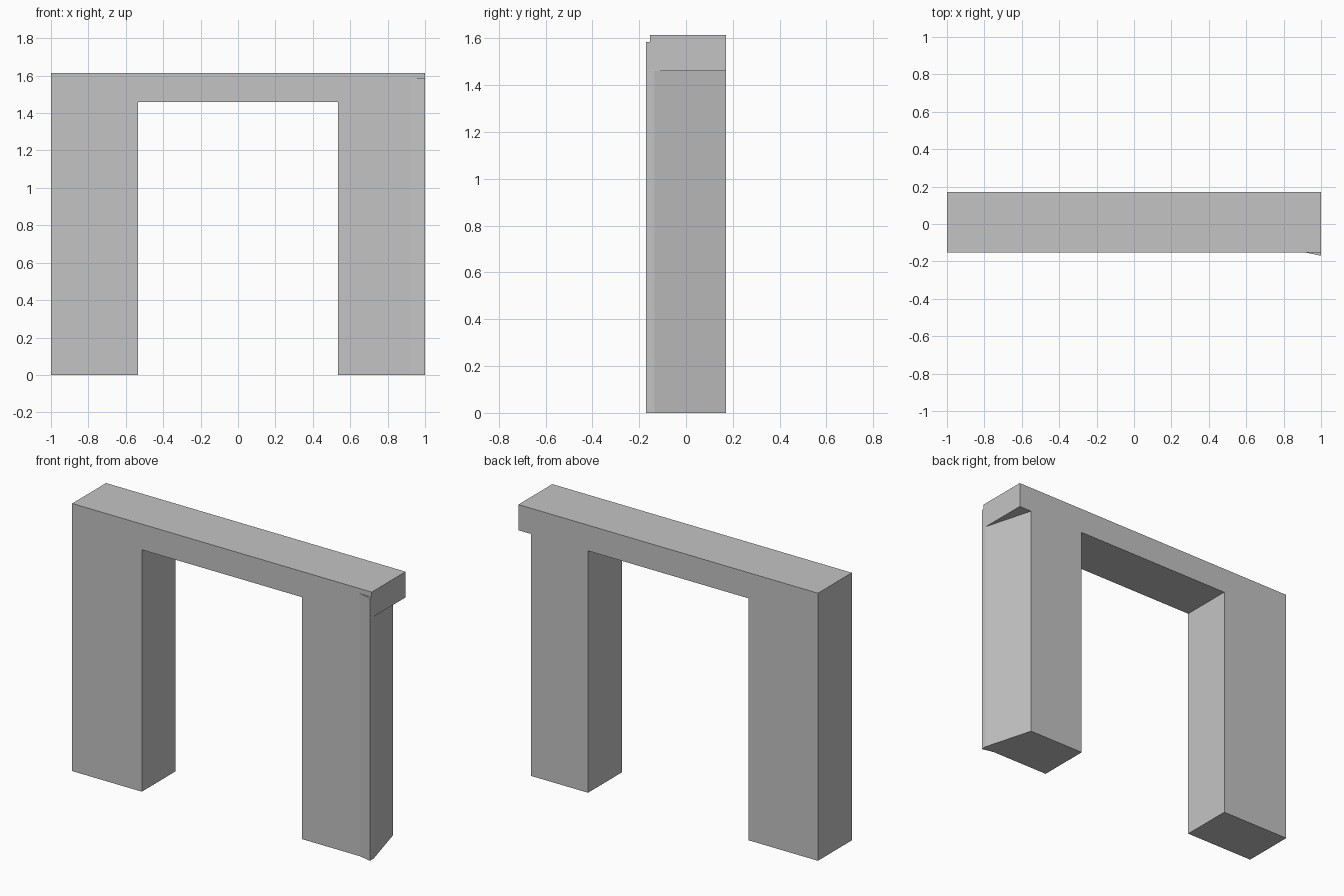
import bpy
import bmesh

cube = bpy.data.objects.get("Cube")
if cube:
    bpy.data.objects.remove(cube, do_unlink=True)

grey = bpy.data.materials.new("plain grey")
grey.use_nodes = True
colour = (0.55, 0.55, 0.55, 1)
grey.diffuse_color = colour
grey.node_tree.nodes["Principled BSDF"].inputs["Base Color"].default_value = colour

FRONT, BACK = -0.153, 0.17
INNER, TOP, SOFFIT = 0.535, 1.615, 1.46


def prism(name, outline, bottom, top):
    """Extrude a plan outline upwards between two heights."""
    bm = bmesh.new()
    base = bm.faces.new([bm.verts.new((x, y, bottom)) for x, y in outline])
    extruded = bmesh.ops.extrude_face_region(bm, geom=[base])["geom"]
    verts = [v for v in extruded if isinstance(v, bmesh.types.BMVert)]
    bmesh.ops.translate(bm, verts=verts, vec=(0, 0, top - bottom))
    bmesh.ops.recalc_face_normals(bm, faces=bm.faces)
    mesh = bpy.data.meshes.new(name)
    bm.to_mesh(mesh)
    bm.free()
    mesh.materials.append(grey)
    obj = bpy.data.objects.new(name, mesh)
    bpy.context.collection.objects.link(obj)
    return obj


def rectangle(x0, x1):
    return [(x0, FRONT), (x1, FRONT), (x1, BACK), (x0, BACK)]


# Lintel and straight right leg
prism("lintel", rectangle(-1, 1), SOFFIT, TOP)
prism("right_leg", rectangle(-1, -INNER), 0, SOFFIT)

# Left leg with a slanted outer side
prism("left_leg", [(INNER, FRONT), (0.92, FRONT), (1, -0.17), (1, -0.135),
                   (0.915, BACK), (INNER, BACK)], 0, SOFFIT)

# Small wedge of the left leg that continues up in front of the lintel
prism("left_leg_corner", [(0.92, FRONT), (1, -0.17), (1, FRONT)], SOFFIT, 1.585)
